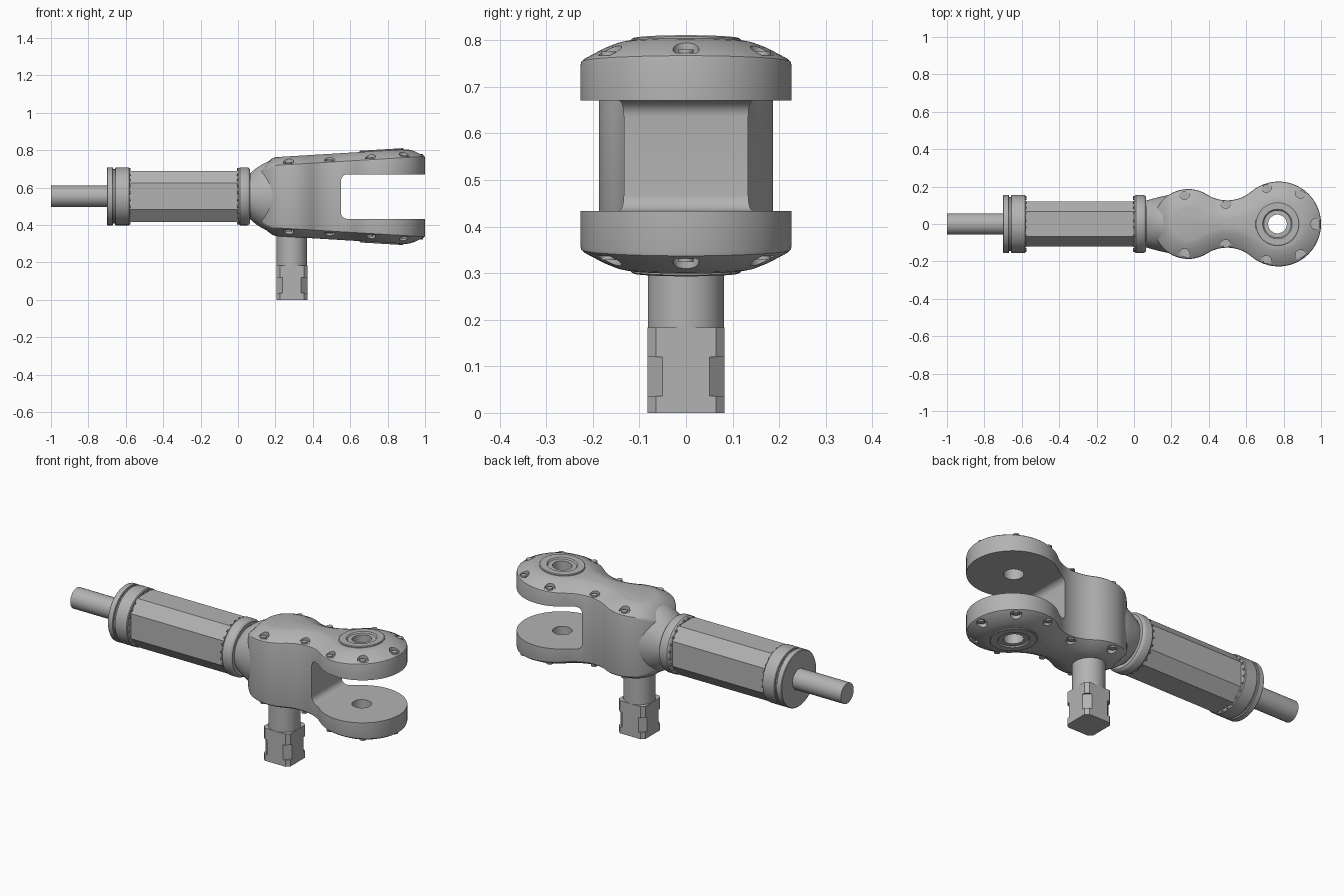
import bpy, bmesh, math
from mathutils import Vector, Matrix

if "Cube" in bpy.data.objects:
    bpy.data.objects.remove(bpy.data.objects["Cube"])

AX = 0.5535      # height of the long shaft axis
MID = 0.552      # mirror height of the fork
grey = bpy.data.materials.new("steel_grey")
grey.diffuse_color = (0.45, 0.45, 0.45, 1)
grey.use_nodes = True
grey.node_tree.nodes["Principled BSDF"].inputs["Base Color"].default_value = grey.diffuse_color


def make(name, bm, smooth=True):
    bmesh.ops.recalc_face_normals(bm, faces=bm.faces[:])
    me = bpy.data.meshes.new(name)
    bm.to_mesh(me)
    bm.free()
    ob = bpy.data.objects.new(name, me)
    bpy.context.collection.objects.link(ob)
    me.materials.append(grey)
    if smooth:
        shade(ob)
    return ob


def shade(ob):
    bpy.ops.object.select_all(action='DESELECT')
    ob.select_set(True)
    bpy.context.view_layer.objects.active = ob
    bpy.ops.object.shade_smooth_by_angle(angle=math.radians(32))


def loft(bm, rings, closed=False):
    """Skin equal-length rings; cap the ends, or join last to first."""
    vs = [[bm.verts.new(p) for p in r] for r in rings]
    n = len(vs[0])
    pairs = list(zip(vs, vs[1:])) + ([(vs[-1], vs[0])] if closed else [])
    for a, b in pairs:
        for i in range(n):
            j = (i + 1) % n
            bm.faces.new((a[i], a[j], b[j], b[i]))
    if not closed:
        bm.faces.new(vs[0])
        bm.faces.new(vs[-1])


def xring(x, ry, rz, n=64):
    return [(x, ry * math.cos(t), AX + rz * math.sin(t))
            for t in (2 * math.pi * i / n for i in range(n))]


def lathe_x(name, prof, n=64):
    bm = bmesh.new()
    loft(bm, [xring(p[0], p[1], p[-1], n) for p in prof])
    return make(name, bm)


def cyl(bm, x, y, z0, z1, r, n=32):
    loft(bm, [[(x + r * math.cos(2 * math.pi * i / n), y + r * math.sin(2 * math.pi * i / n), z)
               for i in range(n)] for z in (z0, z1)])


def cut(ob, bm):
    c = make("cutter", bm, False)
    c.hide_render = True
    m = ob.modifiers.new("cut", 'BOOLEAN')
    m.operation, m.solver, m.object = 'DIFFERENCE', 'EXACT', c
    bpy.context.view_layer.objects.active = ob
    bpy.ops.object.modifier_apply(modifier=m.name)
    bpy.data.objects.remove(c)


def flip(p):
    return (p[0], p[1], 2 * MID - p[2])


# ---- long shaft, end flange, barrel, collar, neck
lathe_x("input_shaft", [(-1, .057), (-.69, .057)], 48)
lathe_x("end_flange", [(-.70, .152), (-.697, .155), (-.670, .155), (-.667, .152), (-.667, .145),
                       (-.657, .145), (-.657, .152), (-.654, .155), (-.584, .155), (-.58, .151)])
bm = bmesh.new()
half = [(.12, .07), (.067, .136), (-.067, .136), (-.12, .07)]
section = half + [(-a, -b) for a, b in half]
loft(bm, [[(x, a, AX + b) for a, b in section] for x in (-.59, .02)])
make("barrel", bm, False)
lathe_x("collar", [(.0, .143), (.003, .149), (.011, .155), (.05, .155), (.059, .151), (.065, .143)])
lathe_x("neck", [(.04, .125, .125), (.068, .125, .125), (.075, .128, .132), (.1, .135, .152),
                 (.125, .142, .168), (.15, .148, .181), (.2, .158, .195), (.27, .15, .16)])

# ---- small bolts around both barrel ends
bm = bmesh.new()
for x, d in ((-.582, .008), (.002, -.008)):
    for k in range(24):
        t = 2 * math.pi * (k + .5) / 24
        cy, cz = .146 * math.cos(t), AX + .146 * math.sin(t)
        loft(bm, [[(xx, cy + .006 * math.cos(a), cz + .006 * math.sin(a))
                   for a in (math.pi * i / 4 for i in range(8))] for xx in (x, x + d)])
make("barrel_bolts", bm)

# ---- fork body: two lobes joined by a concave waist
CA, RA, CB, RB, RC = .29, .187, .773, .227, .2
da, db = RA + RC, RB + RC
XC = (da**2 - db**2 - CA**2 + CB**2) / (2 * (CB - CA))
YC = math.sqrt(da**2 - (XC - CA)**2)
TA, TB = math.atan2(YC, XC - CA), math.atan2(YC, XC - CB)


def arc(cx, cy, r, t0, t1, n):
    return [(cx + r * math.cos(t0 + (t1 - t0) * i / n), cy + r * math.sin(t0 + (t1 - t0) * i / n))
            for i in range(n)]


def outline(d):
    top = arc(CB, 0, RB - d, 0, TB, 20)
    top += arc(XC, YC, RC + d, TB - math.pi, TA - math.pi, 16)
    top += arc(CA, 0, RA - d, TA, math.pi, 18)
    top.append((CA - RA + d, 0))
    return top + [(x, -y) for x, y in top[-2:0:-1]]


def rim(x):
    return .723 + .06 * (x - .2) - (5 * max(0, .2 - x) ** 2)


steps = [(0, -.012), (.002, -.004), (.009, .002), (.05, .024), (.08, .036), (.1, .04)]
upper = [[(x, y, rim(x) + h) for x, y in outline(d)] for d, h in steps]
lower = [[flip(p) for p in r] for r in upper]
bm = bmesh.new()
loft(bm, lower[::-1] + upper)
body = make("fork_body", bm, False)

# slot between the arms, rounded at its inner end
bm = bmesh.new()
z0, z1, r = .433, .671, .035
prof = [(1.2, z0)] + arc(.55 + r, z0 + r, r, -math.pi / 2, -math.pi, 8) + [(.55, z0 + r)]
prof += arc(.55 + r, z1 - r, r, math.pi, math.pi / 2, 8) + [(.55 + r, z1), (1.2, z1)]
loft(bm, [[(x, y, z) for x, z in prof] for y in (-.4, .4)])
cut(body, bm)

# pin hole
PX = .767
bm = bmesh.new()
cyl(bm, PX, 0, .1, 1, .05, 48)
cut(body, bm)

# bolt pockets on the sloped edges, with a socket head in each
spots = [(.13, 0), (.972, 0)]
for x, y in ((.27, .16), (.49, .112), (.707, .197), (.89, .166)):
    spots += [(x, y), (x, -y)]
pockets, heads = bmesh.new(), bmesh.new()
for x, y in spots:
    a = rim(x) + .003
    for za, zb, zh in ((a, a + .1, a + .008), (2 * MID - a - .1, 2 * MID - a, 2 * MID - a - .008)):
        cyl(pockets, x, y, za, zb, .028, 24)
        base = za if za > MID else zb
        cyl(heads, x, y, min(base, zh), max(base, zh), .016, 16)
cut(body, pockets)
shade(body)
make("fork_bolts", heads)

# ---- tilted bearing rings around the pin hole, both arms
for name, mirrored in (("upper_bearing_ring", False), ("lower_bearing_ring", True)):
    prof = [(.05, -.03), (.05, -.006), (.053, -.003), (.068, -.003), (.07, 0), (.073, 0),
            (.075, .003), (.079, .007), (.114, .007), (.118, .004), (.118, -.01), (.09, -.03)]
    bm = bmesh.new()
    rings = []
    for k in range(64):
        t = 2 * math.pi * k / 64
        ring = []
        for rr, h in prof:
            x = PX + rr * math.cos(t)
            p = (x, rr * math.sin(t), rim(x) + .04 + h)
            ring.append(flip(p) if mirrored else p)
        rings.append(ring)
    loft(bm, rings, closed=True)
    make(name, bm)

# ---- downward spindle with a notched square drive end
SX = .288
bm = bmesh.new()
cyl(bm, SX, 0, .17, .37, .082, 48)
make("spindle", bm)
bm = bmesh.new()
s = .0825


def square(c, z):
    q = [(s, c), (c, s), (-c, s), (-s, c), (-s, -c), (-c, -s), (c, -s), (s, -c)]
    return [(SX + x, y, z) for x, y in q]


loft(bm, [square(c, z) for c, z in ((.064, 0), (.064, .036), (.05, .036),
                                    (.05, .12), (.064, .12), (.064, .183))])
make("drive_end", bm, False)
